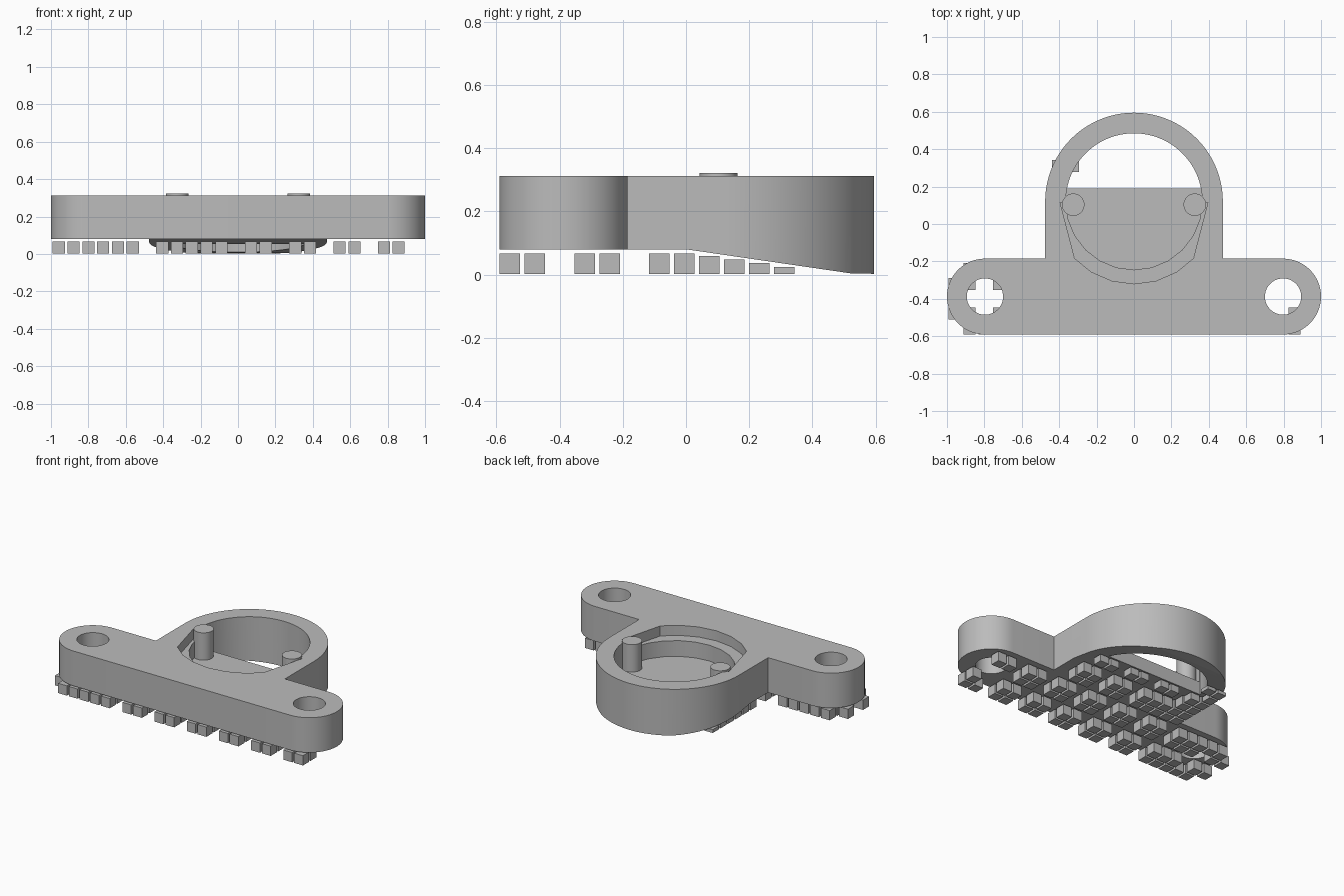
import bpy, bmesh
from math import sin, cos, pi, radians, hypot

if "Cube" in bpy.data.objects:
    bpy.data.objects.remove(bpy.data.objects["Cube"])

grey = bpy.data.materials.new("plain grey")
grey.use_nodes = True
grey.diffuse_color = (0.5, 0.5, 0.5, 1)
grey.node_tree.nodes["Principled BSDF"].inputs["Base Color"].default_value = (0.5, 0.5, 0.5, 1)

TOP, BASE = 0.312, 0.08
RING_Y, RING_R, BORE_R = 0.12, 0.475, 0.365
LUG_X, LUG_Y, LUG_R, HOLE_R = 0.797, -0.388, 0.203, 0.097
FLOOR_EDGE = 0.19


def arc(cx, cy, r, start, end, n):
    angles = [radians(start + (end - start) * k / n) for k in range(n + 1)]
    return [(cx + r * cos(a), cy + r * sin(a)) for a in angles]


def add_object(name, bm):
    bmesh.ops.recalc_face_normals(bm, faces=bm.faces)
    mesh = bpy.data.meshes.new(name)
    bm.to_mesh(mesh)
    bm.free()
    mesh.materials.append(grey)
    obj = bpy.data.objects.new(name, mesh)
    bpy.context.collection.objects.link(obj)
    return obj


def prism(name, points, low, high, sideways=False):
    """Extrude an xy outline along z, or a yz outline along x."""
    bm = bmesh.new()
    place = (lambda a, b, h: (h, a, b)) if sideways else (lambda a, b, h: (a, b, h))
    bottom = [bm.verts.new(place(a, b, low)) for a, b in points]
    top = [bm.verts.new(place(a, b, high)) for a, b in points]
    bm.faces.new(bottom[::-1])
    bm.faces.new(top)
    for k in range(len(points)):
        n = (k + 1) % len(points)
        bm.faces.new((bottom[k], bottom[n], top[n], top[k]))
    return add_object(name, bm)


def cut(obj, cutter):
    cutter.hide_render = True
    mod = obj.modifiers.new("cut", "BOOLEAN")
    mod.operation, mod.solver, mod.object = "DIFFERENCE", "EXACT", cutter
    bpy.context.view_layer.objects.active = obj
    bpy.ops.object.modifier_apply(modifier=mod.name)
    bpy.data.objects.remove(cutter)


def smooth(obj):
    bpy.ops.object.select_all(action="DESELECT")
    obj.select_set(True)
    bpy.context.view_layer.objects.active = obj
    bpy.ops.object.shade_smooth_by_angle(angle=radians(20))


# Body: wide mounting bar with rounded ends, joined to a ring housing
lug_top = LUG_Y + LUG_R
outline = (arc(LUG_X, LUG_Y, LUG_R, -90, 90, 28)
           + [(RING_R, lug_top)]
           + arc(0, RING_Y, RING_R, 0, 180, 56)
           + [(-RING_R, lug_top)]
           + arc(-LUG_X, LUG_Y, LUG_R, 90, 270, 28))
body = prism("body", outline, 0, TOP)

# Underside: flat under the bar, sloping down towards the back of the ring
cut(body, prism("underside_cutter",
                [(-1, -0.2), (-1, BASE), (0, BASE), (0.52, 0.004), (0.7, 0), (0.7, -0.2)],
                -2, 2, sideways=True))

# Screw holes
for side in (-1, 1):
    cut(body, prism("hole_cutter", arc(side * LUG_X, LUG_Y, HOLE_R, 0, 354, 59), -1, 1))

# Round pocket with a floor, open through the bottom behind the floor edge
bore = arc(0, RING_Y, BORE_R, 0, 180, 48)
pocket = bore + arc(0, RING_Y, BORE_R, 180, 360, 12)[1:-1]
cut(body, prism("pocket_cutter", pocket, 0.14, 1))
slot = [p for p in bore if p[1] > FLOOR_EDGE]
half = (BORE_R ** 2 - (FLOOR_EDGE - RING_Y) ** 2) ** 0.5
cut(body, prism("slot_cutter", [(half, FLOOR_EDGE)] + slot + [(-half, FLOOR_EDGE)], -1, 0.5))

# Shallow ledge round the front of the pocket
ledge = [(-0.395, 0.115), (-0.318, -0.18)] + arc(0, RING_Y, 0.44, 223, 317, 6) + [(0.318, -0.18), (0.395, 0.115)]
cut(body, prism("ledge_cutter", ledge, 0.245, 1))
smooth(body)

# Two upright pins on the pocket floor
for side, label in ((1, "left"), (-1, "right")):
    smooth(prism(label + "_pin", arc(side * 0.325, 0.103, 0.06, 0, 350, 35), 0.1, 0.322))


# Feet: small blocks in groups of four beneath the solid areas
def under_body(x, y):
    for side in (-1, 1):
        if hypot(x - side * LUG_X, y - LUG_Y) < HOLE_R:
            return False
    in_bar = y < lug_top and (abs(x) < LUG_X or hypot(abs(x) - LUG_X, y - LUG_Y) < LUG_R)
    in_ring = lug_top <= y and abs(x) < RING_R and (y < RING_Y or hypot(x, y - RING_Y) < RING_R)
    in_slot = y > FLOOR_EDGE and hypot(x, y - RING_Y) < BORE_R
    return (in_bar or in_ring) and not in_slot


def has_foot(i, j):
    if j > 7:
        return i in (7, 8) or (j == 9 and i % 3 != 0)
    if j % 3 == 2:
        return False
    return i % 3 != 0 or (i in (0, 3) and j < 5) or (i == 9 and j > 5)


PITCH, SIZE = 0.079, 0.065
bm = bmesh.new()
for i in range(24):
    for j in range(12):
        x, y = -0.958 + PITCH * i, -0.558 + PITCH * j
        if has_foot(i, j) and under_body(x, y):
            height = min(SIZE, BASE - 0.146 * max(y, 0) - 0.012)
            made = bmesh.ops.create_cube(bm, size=1)["verts"]
            bmesh.ops.scale(bm, vec=(SIZE, SIZE, height), verts=made)
            bmesh.ops.translate(bm, vec=(x, y, height / 2 + 0.002), verts=made)
add_object("feet", bm)
